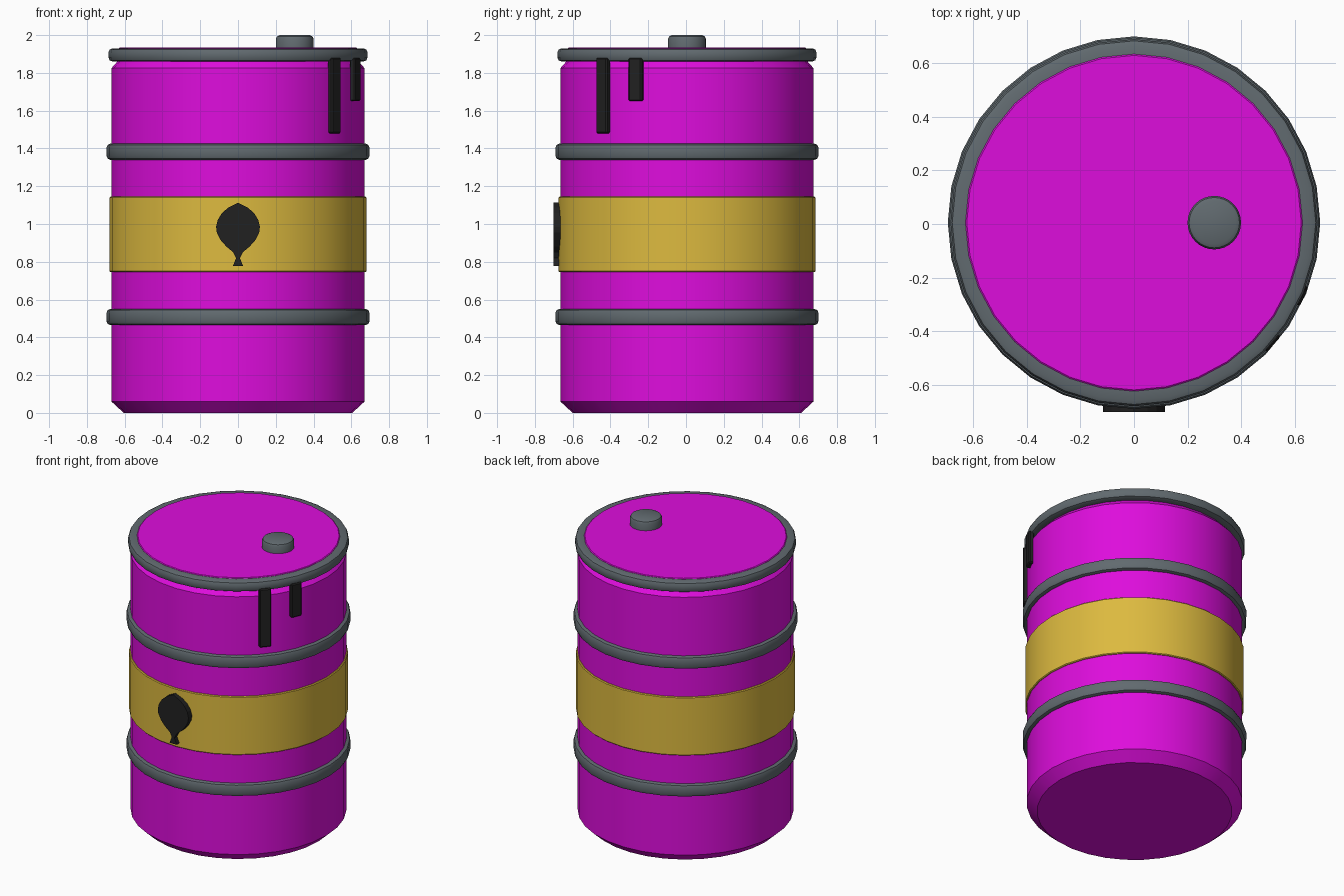
import bpy, bmesh, math
from mathutils import Matrix

if "Cube" in bpy.data.objects:
    bpy.data.objects.remove(bpy.data.objects["Cube"])

CY = 0.005      # barrel axis offset
SIDES = 32


def material(name, rgb):
    m = bpy.data.materials.new(name)
    m.use_nodes = True
    m.diffuse_color = (*rgb, 1)
    m.node_tree.nodes["Principled BSDF"].inputs["Base Color"].default_value = (*rgb, 1)
    return m


MAGENTA = material("magenta paint", (0.73, 0.004, 0.72))
YELLOW = material("yellow paint", (0.72, 0.49, 0.05))
STEEL = material("grey steel", (0.12, 0.145, 0.16))
BLACK = material("black", (0.015, 0.015, 0.015))


def finish(name, bm, mat, loc=(0, CY, 0), smooth=True):
    bmesh.ops.recalc_face_normals(bm, faces=bm.faces)
    me = bpy.data.meshes.new(name)
    bm.to_mesh(me)
    bm.free()
    me.materials.append(mat)
    ob = bpy.data.objects.new(name, me)
    ob.location = loc
    bpy.context.collection.objects.link(ob)
    if smooth:
        bpy.ops.object.select_all(action="DESELECT")
        bpy.context.view_layer.objects.active = ob
        ob.select_set(True)
        bpy.ops.object.shade_smooth_by_angle(angle=math.radians(30))
    return ob


def lathe(name, profile, mat, closed=False, sides=SIDES, loc=(0, CY, 0)):
    """Revolve (radius, z) points; open profiles get flat end caps."""
    bm = bmesh.new()
    rings = []
    for r, z in profile:
        rings.append([bm.verts.new((r * math.cos(a), r * math.sin(a), z))
                      for a in (math.tau * i / sides for i in range(sides))])
    pairs = list(zip(rings, rings[1:]))
    if closed:
        pairs.append((rings[-1], rings[0]))
    else:
        bm.faces.new(rings[0])
        bm.faces.new(rings[-1])
    for lo, hi in pairs:
        for i in range(sides):
            j = (i + 1) % sides
            bm.faces.new((lo[i], lo[j], hi[j], hi[i]))
    return finish(name, bm, mat, loc)


def hoop(name, z0, z1, inner, outer, bevel):
    """Ring with softly rounded outer corners."""
    b, k = bevel, bevel * 0.3
    lathe(name, [(inner, z0), (outer - b, z0), (outer - k, z0 + k), (outer, z0 + b),
                 (outer, z1 - b), (outer - k, z1 - k), (outer - b, z1), (inner, z1)],
          STEEL, closed=True)


# Barrel shell and recessed lid
lathe("barrel_body", [(0.605, 0), (0.67, 0.06), (0.67, 1.825), (0.63, 1.87)], MAGENTA)
lathe("lid", [(0.63, 1.86), (0.63, 1.931), (0.625, 1.935)], MAGENTA)

# Painted band
lathe("warning_band", [(0.66, 0.745), (0.675, 0.745), (0.68, 0.75), (0.68, 1.14),
                       (0.675, 1.145), (0.66, 1.145)], YELLOW, closed=True)

# Steel hoops
hoop("lower_hoop", 0.465, 0.55, 0.65, 0.696, 0.02)
hoop("upper_hoop", 1.34, 1.425, 0.65, 0.696, 0.02)
hoop("top_rim", 1.86, 1.93, 0.62, 0.686, 0.022)

# Filler cap
lathe("filler_cap", [(0.1, 1.93), (0.1, 1.98), (0.094, 1.993), (0.08, 2.0)],
      STEEL, loc=(0.3, CY, 0))

# Drips running down from the rim
for name, angle, bottom in (("long_drip", -41, 1.48), ("short_drip", -23.5, 1.65)):
    bm = bmesh.new()
    bmesh.ops.create_cube(bm, size=1)
    bmesh.ops.scale(bm, verts=bm.verts, vec=(0.034, 0.077, 1.88 - bottom))
    bmesh.ops.bevel(bm, geom=bm.edges[:], offset=0.007, segments=1, affect="EDGES")
    bmesh.ops.translate(bm, verts=bm.verts, vec=(0.676, 0, (1.88 + bottom) / 2))
    bmesh.ops.rotate(bm, verts=bm.verts, matrix=Matrix.Rotation(math.radians(angle), 3, "Z"))
    finish(name, bm, BLACK, smooth=False)

# Balloon-shaped emblem: mirrored half outline, extruded as a plate
half = [(0.027, 0.777), (0.01, 0.82), (0.025, 0.85), (0.062, 0.881), (0.092, 0.915),
        (0.112, 0.955), (0.116, 0.985), (0.107, 1.022), (0.085, 1.058), (0.05, 1.088)]
outline = half + [(0, 1.113)] + [(-x, z) for x, z in reversed(half)]
bm = bmesh.new()
plate = bm.faces.new([bm.verts.new((x, -0.66, z)) for x, z in outline])
ext = bmesh.ops.extrude_face_region(bm, geom=[plate])
bmesh.ops.translate(bm, vec=(0, -0.042, 0),
                    verts=[v for v in ext["geom"] if isinstance(v, bmesh.types.BMVert)])
finish("balloon_emblem", bm, BLACK, loc=(0, 0, 0), smooth=False)
